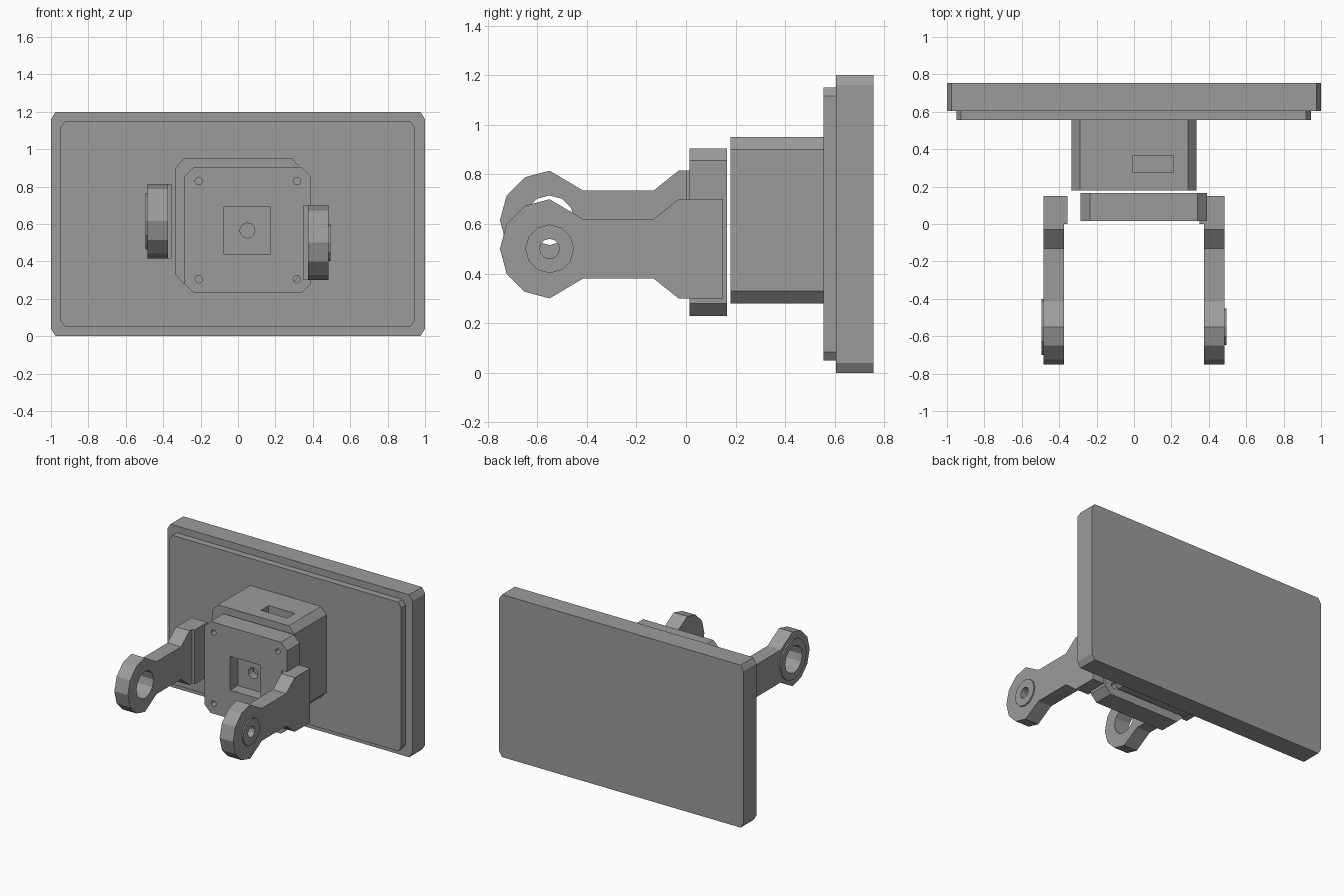
import bpy, bmesh
from math import sin, cos, radians

if "Cube" in bpy.data.objects:
    bpy.data.objects.remove(bpy.data.objects["Cube"], do_unlink=True)

grey = bpy.data.materials.new("plain grey")
grey.use_nodes = True
colour = (0.33, 0.33, 0.33, 1)
grey.diffuse_color = colour
grey.node_tree.nodes["Principled BSDF"].inputs["Base Color"].default_value = colour


def prism(name, outline, axis, start, end):
    """Extrude an outline along x (outline in y, z) or along y (outline in x, z)."""
    place = (lambda p, t: (t, p[0], p[1])) if axis == "x" else (lambda p, t: (p[0], t, p[1]))
    bm = bmesh.new()
    rings = [[bm.verts.new(place(p, t)) for p in outline] for t in (start, end)]
    n = len(outline)
    for ring in rings:
        bm.faces.new(ring)
    for i in range(n):
        j = (i + 1) % n
        bm.faces.new((rings[0][i], rings[0][j], rings[1][j], rings[1][i]))
    bmesh.ops.recalc_face_normals(bm, faces=bm.faces)
    mesh = bpy.data.meshes.new(name)
    bm.to_mesh(mesh)
    bm.free()
    mesh.materials.append(grey)
    obj = bpy.data.objects.new(name, mesh)
    bpy.context.collection.objects.link(obj)
    return obj


def chamfered(x0, x1, z0, z1, cx, cz):
    return [(x0 + cx, z0), (x1 - cx, z0), (x1, z0 + cz), (x1, z1 - cz),
            (x1 - cx, z1), (x0 + cx, z1), (x0, z1 - cz), (x0, z0 + cz)]


def rect(a0, a1, b0, b1):
    return [(a0, b0), (a1, b0), (a1, b1), (a0, b1)]


def circle(a, b, r, sides=12):
    return [(a + r * cos(radians(360 * i / sides)), b + r * sin(radians(360 * i / sides)))
            for i in range(sides)]


def cut(cutter, *targets):
    cutter.hide_render = True
    for obj in targets:
        mod = obj.modifiers.new("cut", "BOOLEAN")
        mod.operation = "DIFFERENCE"
        mod.solver = "EXACT"
        mod.object = cutter
        bpy.context.view_layer.objects.active = obj
        bpy.ops.object.modifier_apply(modifier=mod.name)
    bpy.data.objects.remove(cutter, do_unlink=True)


# Large back panel and its raised front step
prism("back_panel", chamfered(-1, 1, 0, 1.2, 0.025, 0.04), "y", 0.605, 0.755)
prism("panel_step", chamfered(-0.95, 0.945, 0.05, 1.15, 0.025, 0.035), "y", 0.555, 0.605)

# Housing with a slot in its top
housing = prism("housing", chamfered(-0.335, 0.335, 0.28, 0.95, 0.045, 0.05), "y", 0.18, 0.555)
cut(prism("slot_cutter", rect(-0.005, 0.21, 0.85, 1.0), "y", 0.275, 0.365), housing)

# Front plate with square pocket, shaft hole and corner holes
plate = prism("front_plate", chamfered(-0.285, 0.39, 0.23, 0.905, 0.05, 0.05), "y", 0.015, 0.165)
cut(prism("pocket_cutter", rect(-0.075, 0.175, 0.44, 0.69), "y", -0.1, 0.105), plate)
cut(prism("shaft_cutter", circle(0.05, 0.565, 0.04), "y", 0.05, 0.175), plate)
for x in (-0.21, 0.315):
    for z in (0.305, 0.83):
        cut(prism("corner_cutter", circle(x, z, 0.02), "y", -0.1, 0.175), plate)


# Arms: round eye, narrow neck, wide foot, inner pad and outer boss
def build_arm(side, sign, cz, pad_x, boss_r, hole_r):
    eye_y = -0.55
    eye = [(eye_y + 0.2 * cos(radians(a)), cz + 0.2 * sin(radians(a))) for a in range(90, 271, 30)]
    upper = [(0.15, 0.2), (-0.03, 0.2), (-0.13, 0.12), (-0.415, 0.12)]
    outline = eye + [(y, cz - h) for y, h in reversed(upper)] + [(y, cz + h) for y, h in upper]
    arm = prism(side + "_arm", outline, "x", sign * 0.375, sign * 0.485)
    boss = prism(side + "_boss", circle(eye_y, cz, boss_r), "x", sign * 0.485, sign * 0.495)
    prism(side + "_arm_pad", rect(0, 0.15, cz - 0.2, cz + 0.2), "x", sign * pad_x, sign * 0.375)
    cut(prism("eye_cutter", circle(eye_y, cz, hole_r), "x", sign * 0.3, sign * 0.6), arm, boss)


build_arm("left", 1, 0.5, 0.35, 0.098, 0.04)
build_arm("right", -1, 0.615, 0.355, 0.15, 0.1)
